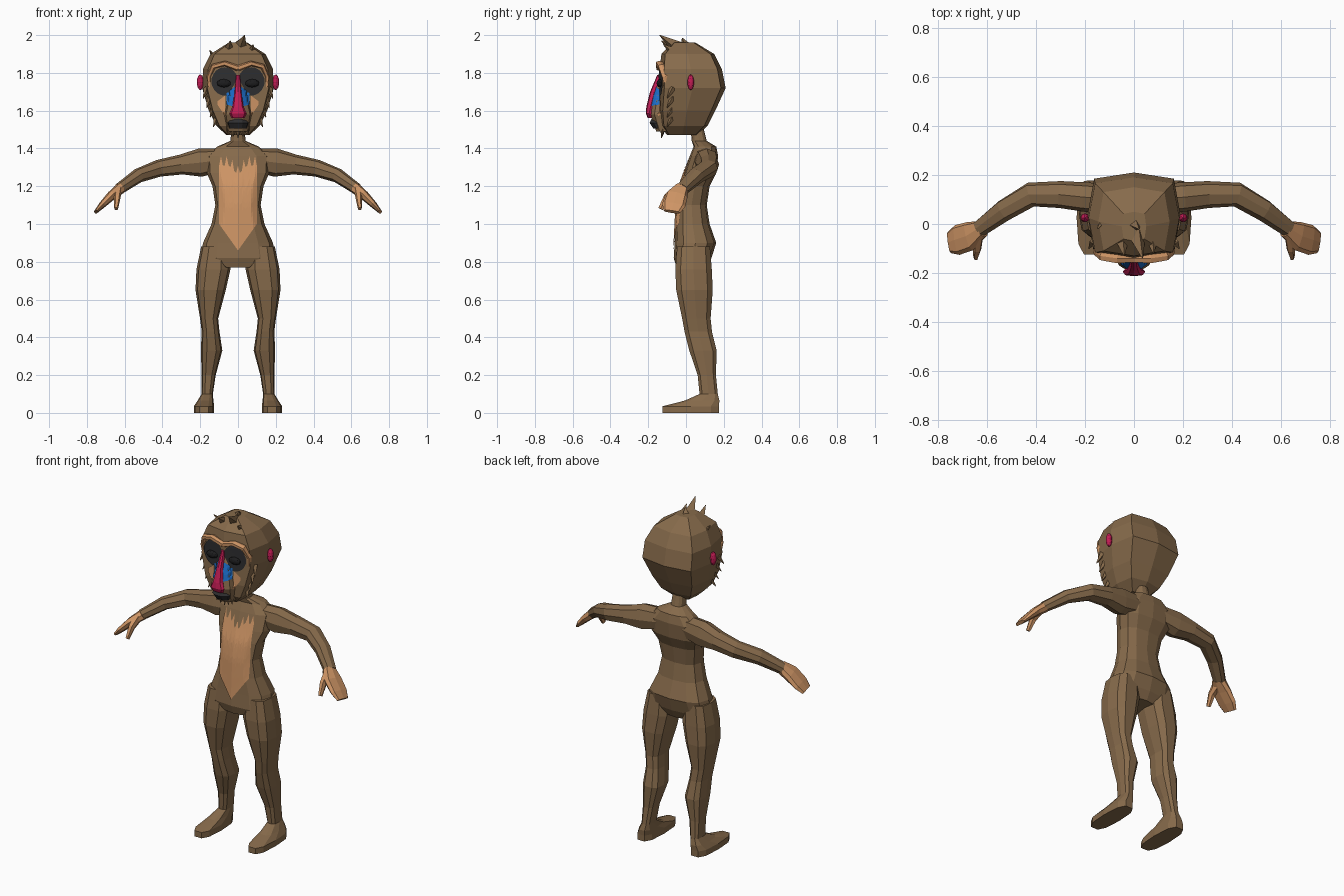
import bpy, bmesh, math
from mathutils import Vector
from mathutils.bvhtree import BVHTree

cube = bpy.data.objects.get("Cube")
if cube:
    bpy.data.objects.remove(cube, do_unlink=True)


def material(name, r, g, b):
    mat = bpy.data.materials.new(name)
    mat.use_nodes = True
    mat.diffuse_color = (r, g, b, 1)
    shader = mat.node_tree.nodes["Principled BSDF"]
    shader.inputs["Base Color"].default_value = (r, g, b, 1)
    shader.inputs["Roughness"].default_value = 0.9
    return mat


fur = material("brown fur", .24, .145, .07)
skin = material("tan skin", .62, .3, .13)
dark = material("charcoal skin", .028, .028, .03)
lid = material("black eyelid", .012, .012, .013)
pink = material("crimson skin", .55, .012, .09)
blue = material("blue cheek", .012, .16, .6)


def finish(name, bm, mat, mirror=False):
    """Turn a bmesh into a flat shaded object, mirrored across x if asked."""
    mesh = bpy.data.meshes.new(name)
    bm.to_mesh(mesh)
    bm.free()
    mesh.materials.append(mat)
    obj = bpy.data.objects.new(name, mesh)
    bpy.context.collection.objects.link(obj)
    if mirror:
        mod = obj.modifiers.new("Mirror", 'MIRROR')
        mod.use_mirror_merge = False
    return obj


def loft(name, sections, sides, mat, mirror=False, upright=False, power=.8):
    """Skin rounded rings given as (x, y, z, width radius, depth radius)."""
    bm = bmesh.new()
    centres = [Vector(s[:3]) for s in sections]
    rings = []
    for i, (*_, a, b) in enumerate(sections):
        before, after = centres[max(i - 1, 0)], centres[min(i + 1, len(centres) - 1)]
        along = Vector((0, 0, 1)) if upright else (after - before).normalized()
        u = Vector((0, 1, 0)).cross(along).normalized()
        v = along.cross(u)
        ring = []
        for k in range(sides):
            angle = math.tau * k / sides
            c, s = math.cos(angle), math.sin(angle)
            c, s = (math.copysign(abs(t) ** power, t) if abs(t) > 1e-6 else 0 for t in (c, s))
            ring.append(bm.verts.new(centres[i] + u * a * c + v * b * s))
        rings.append(ring)
    for low, high in zip(rings, rings[1:]):
        for k in range(sides):
            n = (k + 1) % sides
            bm.faces.new((low[k], low[n], high[n], high[k]))
    bm.faces.new(rings[0])
    bm.faces.new(rings[-1])
    bmesh.ops.recalc_face_normals(bm, faces=bm.faces)
    return finish(name, bm, mat, mirror)


def stack(name, sections, sides, mat, **options):
    """Loft of centred level rings given as (z, y, width radius, depth radius)."""
    rows = [(0, y, z, a, b) for z, y, a, b in sections]
    return loft(name, rows, sides, mat, upright=True, **options)


def patch(name, columns, targets, mat, mirror=False, rows=10, lift=.006):
    """Thin painted plate laid on the front of targets; columns are (x, low, high)."""
    trees = [BVHTree.FromPolygons([v.co for v in o.data.vertices],
                                  [p.vertices for p in o.data.polygons]) for o in targets]
    bm = bmesh.new()
    grid = []
    for x, low, high in columns:
        line = []
        for r in range(rows + 1):
            z = low + (high - low) * r / rows
            hits = [t.ray_cast(Vector((x, -2, z)), Vector((0, 1, 0)))[0] for t in trees]
            ys = [h.y for h in hits if h]
            line.append(bm.verts.new((x, min(ys, default=0) - lift, z)))
        grid.append(line)
    for p, q in zip(grid, grid[1:]):
        for r in range(rows):
            bm.faces.new((p[r], q[r], q[r + 1], p[r + 1]))
    return finish(name, bm, mat, mirror)


def blob(name, centre, radii, mat):
    """Mirrored low-poly ellipsoid."""
    bm = bmesh.new()
    bmesh.ops.create_icosphere(bm, subdivisions=2, radius=1)
    bmesh.ops.scale(bm, vec=radii, verts=bm.verts)
    bmesh.ops.translate(bm, vec=centre, verts=bm.verts)
    return finish(name, bm, mat, True)


# Torso with neck
torso = stack("torso", [
    (1.5, .06, .035, .035), (1.44, .07, .04, .04), (1.41, .1, .11, .06),
    (1.36, .095, .17, .075), (1.27, .075, .165, .085), (1.2, .045, .135, .08),
    (1.1, .03, .12, .08), (1, .035, .14, .09), (.9, .05, .185, .11),
    (.82, .035, .2, .1), (.77, .03, .1, .08)], 12, fur)

# Belly patch with a jagged upper edge
belly = []
for i in range(-10, 11):
    x = i * .01
    tooth = .05 if i % 3 == 0 else 0
    dip = .05 * max(0, 1 - abs(i) / 5)
    belly.append((x, .86 + 1.4 * abs(x), 1.31 + tooth - dip))
patch("belly_patch", belly, [torso], skin, rows=14)

# Legs with feet
loft("legs", [
    (.12, .04, .88, .075, .09), (.13, .04, .76, .09, .1), (.145, .045, .65, .08, .1),
    (.153, .055, .5, .048, .078), (.145, .065, .43, .047, .075), (.14, .09, .33, .057, .075),
    (.155, .11, .2, .037, .05), (.163, .12, .1, .03, .05), (.172, .085, .065, .042, .095),
    (.18, .025, .035, .054, .155), (.18, .025, 0, .054, .155)],
    10, fur, mirror=True, upright=True, power=.7)

# Arms, hands and thumbs
loft("arms", [
    (.08, .1, 1.34, .06, .06), (.2, .11, 1.325, .075, .06), (.3, .12, 1.315, .053, .055),
    (.42, .12, 1.295, .045, .05), (.53, .055, 1.255, .038, .045), (.63, -.02, 1.185, .03, .035)],
    8, fur, mirror=True)
loft("hands", [
    (.62, -.02, 1.19, .03, .036), (.67, -.05, 1.15, .025, .06),
    (.72, -.065, 1.1, .018, .062), (.752, -.075, 1.065, .01, .045)],
    8, skin, mirror=True, power=.7)
loft("thumbs", [
    (.635, -.05, 1.175, .02, .03), (.64, -.1, 1.14, .018, .022), (.645, -.135, 1.08, .01, .014)],
    6, skin, mirror=True)

# Head and muzzle
head = stack("head", [
    (1.47, -.02, .06, .08), (1.52, -.01, .115, .125), (1.6, .005, .155, .15),
    (1.72, .035, .19, .175), (1.82, .025, .185, .165), (1.9, .01, .145, .14),
    (1.96, -.01, .05, .06)], 8, fur, power=.45)
muzzle = stack("muzzle", [
    (1.76, -.11, .025, .035), (1.66, -.115, .055, .06),
    (1.58, -.12, .075, .072), (1.49, -.1, .06, .06)], 10, fur)
stack("mouth", [
    (1.555, -.13, .045, .055), (1.535, -.13, .062, .065), (1.505, -.125, .05, .05)], 10, dark)
stack("nose", [
    (1.79, -.14, .01, .012), (1.7, -.168, .018, .022), (1.62, -.188, .03, .022),
    (1.585, -.195, .046, .018), (1.56, -.188, .034, .014)], 8, pink)

# Eye sockets, lids, cheeks, brow and ears
socket = []
for i in range(13):
    t = -1 + i / 6
    half = .075 * math.sqrt(max(.04, 1 - t * t))
    socket.append((.07 + .07 * t, 1.755 - half, 1.755 + half))
patch("eye_sockets", socket, [head], dark, mirror=True)
blob("eyelids", (.075, -.138, 1.745), (.038, .018, .022), lid)
patch("blue_cheeks", [(.012 + .008 * i, 1.62 + .002 * i, 1.73 - .006 * i) for i in range(7)],
      [head, muzzle], blue, mirror=True)
patch("tan_cheeks", [(.068 + .008 * i, 1.57 + .012 * i, 1.68 - .006 * i) for i in range(6)],
      [head, muzzle], skin, mirror=True)
loft("brow", [
    (0, -.14, 1.825, .016, .018), (.07, -.14, 1.85, .014, .022), (.13, -.13, 1.835, .014, .02),
    (.155, -.11, 1.78, .012, .018), (.15, -.1, 1.69, .006, .012)], 6, skin, mirror=True)
blob("ears", (.2, .025, 1.75), (.018, .018, .042), pink)

# Hair tufts: crown, cheek and chin spikes as (base, tip, radius)
tufts = [((.01, -.04, 1.93), (.035, -.14, 2), .04), ((-.05, -.06, 1.92), (-.04, -.13, 1.97), .03),
         ((.07, -.05, 1.9), (.08, -.12, 1.95), .03), ((-.12, .02, 1.87), (-.15, -.02, 1.92), .02),
         ((0, 0, 1.94), (.02, -.02, 1.985), .03)]
for side in (-1, 1):
    for i in range(4):
        z = 1.53 + i * .05
        x = side * (.11 + .018 * i)
        tufts.append(((x, -.07, z + .04), (x + side * .02, -.1, z - .015), .018))
for i in range(-2, 3):
    tufts.append(((.022 * i, -.12, 1.51), (.026 * i, -.13, 1.455 + .008 * abs(i)), .016))
for i, (base, tip, radius) in enumerate(tufts):
    loft(f"hair_tuft_{i + 1}", [(*base, radius, radius), (*tip, .002, .002)], 4, fur)
